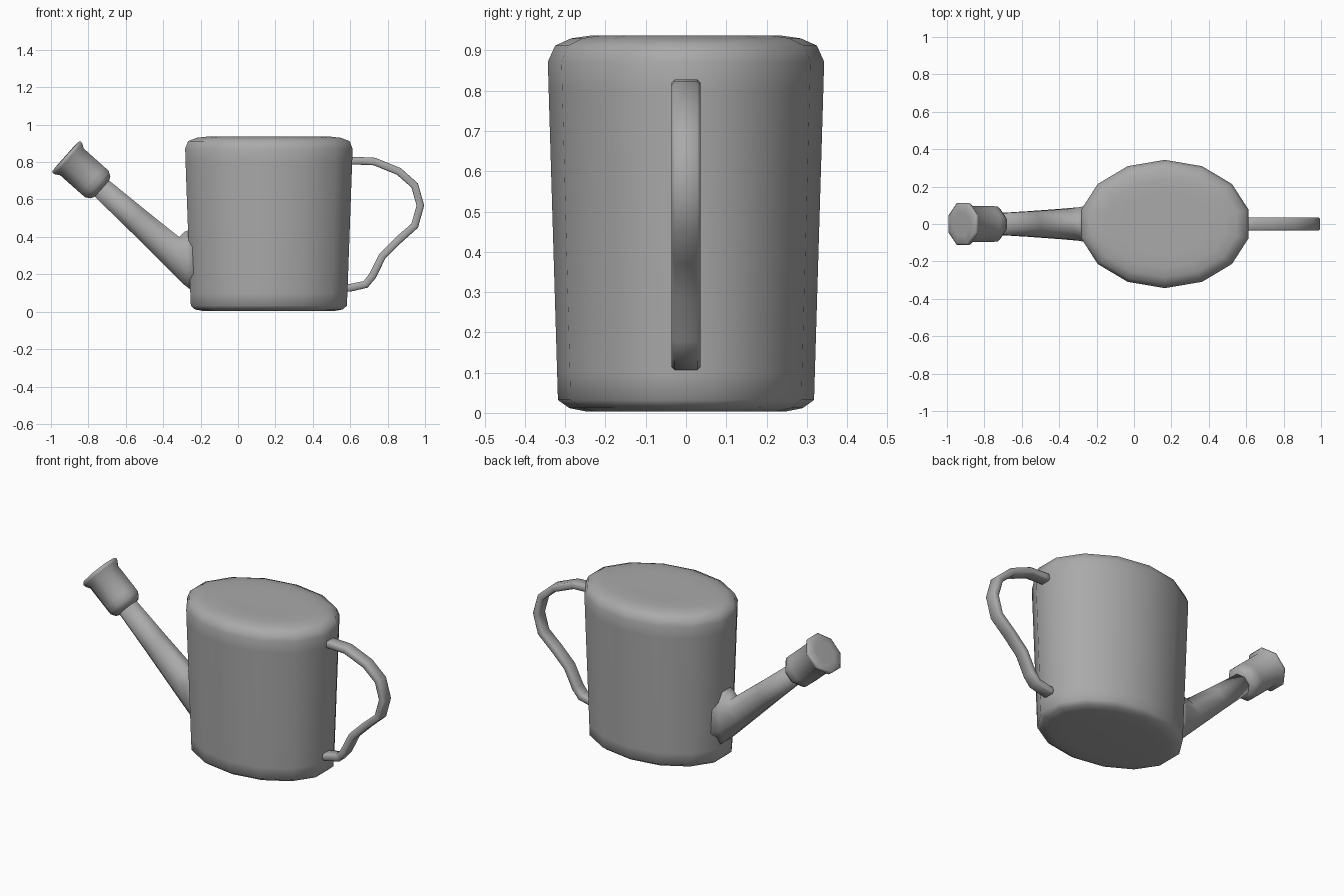
import bpy, bmesh, math
from mathutils import Vector

if "Cube" in bpy.data.objects:
    bpy.data.objects.remove(bpy.data.objects["Cube"])

metal = bpy.data.materials.new("grey_metal")
metal.diffuse_color = (0.40, 0.40, 0.40, 1)
metal.use_nodes = True
metal.node_tree.nodes["Principled BSDF"].inputs["Base Color"].default_value = metal.diffuse_color


def loft(name, rings):
    """Skin a list of equal-length point rings, cap both ends, smooth shade."""
    bm = bmesh.new()
    rows = [[bm.verts.new(p) for p in ring] for ring in rings]
    n = len(rows[0])
    for a, b in zip(rows, rows[1:]):
        for i in range(n):
            j = (i + 1) % n
            bm.faces.new((a[i], a[j], b[j], b[i]))
    bm.faces.new(rows[0][::-1])
    bm.faces.new(rows[-1])
    bmesh.ops.recalc_face_normals(bm, faces=bm.faces)
    for f in bm.faces:
        f.smooth = True
    mesh = bpy.data.meshes.new(name)
    bm.to_mesh(mesh)
    bm.free()
    mesh.materials.append(metal)
    obj = bpy.data.objects.new(name, mesh)
    bpy.context.collection.objects.link(obj)
    return obj


def ellipse(centre, u, v, ru, rv, n, phase):
    return [centre + u * ru * math.cos(a) + v * rv * math.sin(a)
            for a in (phase + 2 * math.pi * i / n for i in range(n))]


X, Y, Z = Vector((1, 0, 0)), Vector((0, 1, 0)), Vector((0, 0, 1))

# Body: tapered 14-sided oval can with rounded rims; (z, x radius, y radius)
profile = [(0.003, 0.25, 0.17), (0.004, 0.36, 0.25), (0.012, 0.405, 0.29),
           (0.032, 0.428, 0.318), (0.10, 0.431, 0.320), (0.80, 0.457, 0.341),
           (0.872, 0.459, 0.343), (0.912, 0.443, 0.325), (0.930, 0.395, 0.285),
           (0.937, 0.33, 0.235), (0.936, 0.22, 0.155)]
loft("body", [ellipse(Vector((0.165, 0, z)), X, Y, rx, ry, 14, math.pi / 14)
              for z, rx, ry in profile])

# Spout: tapered tube whose base spreads onto the body wall
axis = Vector((-0.747, 0, 0.665)).normalized()
across = Vector((0.665, 0, 0.747)).normalized()
neck = Vector((-0.735, 0, 0.665))
spout = [ellipse(Vector((-0.235, 0, 0.275)), Z, Y, 0.185, 0.115, 8, math.pi / 8),
         ellipse(Vector((-0.285, 0, 0.285)), Z, Y, 0.155, 0.098, 8, math.pi / 8)]
for t, r in [(-0.49, 0.088), (-0.25, 0.074), (0.02, 0.061)]:
    spout.append(ellipse(neck + axis * t, across, Y, r, r, 8, math.pi / 8))
loft("spout", spout)

# Sprinkler head: eight-sided cup with a flared lip and a flat face
head = [(-0.012, 0.058), (0.0, 0.085), (0.025, 0.102), (0.06, 0.103),
        (0.205, 0.103), (0.228, 0.119), (0.242, 0.122), (0.250, 0.112),
        (0.252, 0.07)]
loft("sprinkler_head", [ellipse(neck + axis * t, across, Y, r, r, 8, math.pi / 8)
                        for t, r in head])

# Handle: flat strap with bevelled corners swept along a bent path
path = [(0.57, 0.807), (0.64, 0.807), (0.73, 0.803), (0.86, 0.75), (0.945, 0.675),
        (0.975, 0.568), (0.945, 0.46), (0.86, 0.385), (0.772, 0.298),
        (0.718, 0.19), (0.682, 0.146), (0.60, 0.128), (0.55, 0.126)]
pts = [Vector((x, 0, z)) for x, z in path]
w, h, c = 0.036, 0.0205, 0.008
section = [(w, h - c), (w - c, h), (c - w, h), (-w, h - c),
           (-w, c - h), (c - w, -h), (w - c, -h), (w, c - h)]
rings = []
for i, p in enumerate(pts):
    d0 = (p - pts[max(i - 1, 0)]).normalized()
    d1 = (pts[min(i + 1, len(pts) - 1)] - p).normalized()
    side = Y.cross((d0 + d1).normalized())
    rings.append([p + Y * a + side * b for a, b in section])
loft("handle", rings)
